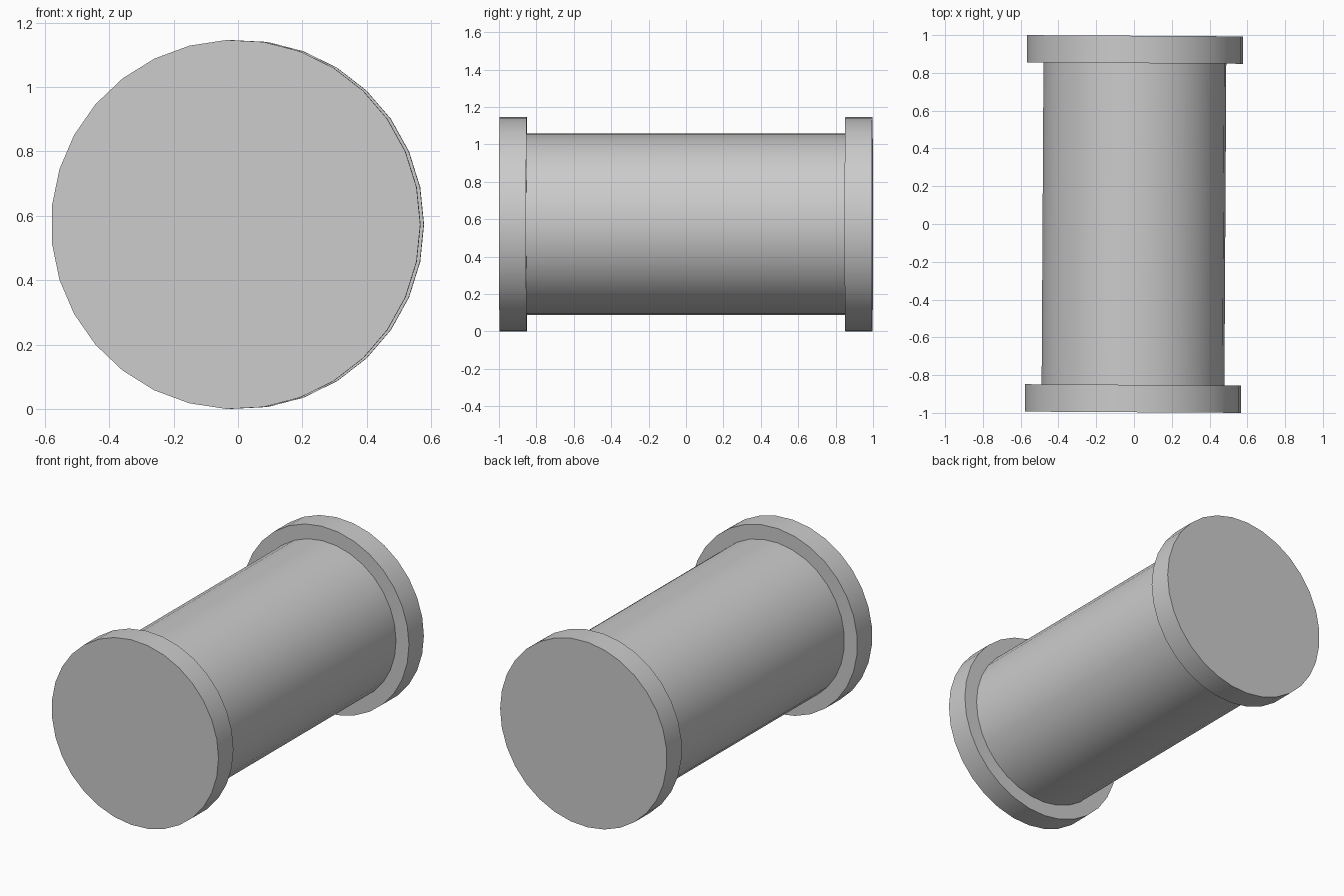
import bpy
import math
from mathutils import Matrix, Vector

cube = bpy.data.objects.get("Cube")
if cube:
    bpy.data.objects.remove(cube, do_unlink=True)

SIDES = 31
CENTRE = Vector((-0.0015, 0, 0.573))
YAW = Matrix.Rotation(-0.0058, 4, "Z")   # slight turn of the whole spool

grey = bpy.data.materials.new("plain_grey")
grey.use_nodes = True
colour = (0.6, 0.6, 0.6, 1)
grey.diffuse_color = colour
grey.node_tree.nodes["Principled BSDF"].inputs["Base Color"].default_value = colour


def disc(name, radius, y, length):
    """Cylinder lying along y, with a corner pointing to +x."""
    bpy.ops.mesh.primitive_cylinder_add(vertices=SIDES, radius=radius, depth=length)
    ob = bpy.context.object
    ob.name = name
    # bring the first corner from +y to +x, then lay the axis along y
    lay = Matrix.Rotation(math.pi / 2, 4, "X") @ Matrix.Rotation(-math.pi / 2, 4, "Z")
    ob.data.transform(Matrix.Translation(CENTRE) @ YAW
                      @ Matrix.Translation((0, y, 0)) @ lay)
    ob.data.materials.append(grey)
    bpy.ops.object.shade_smooth_by_angle(angle=math.radians(30))
    return ob


# Central barrel
disc("barrel", 0.485, 0, 1.72)

# Wide end flanges
for name, side in (("front_flange", -1), ("back_flange", 1)):
    disc(name, 0.5737, side * 0.924, 0.145)
